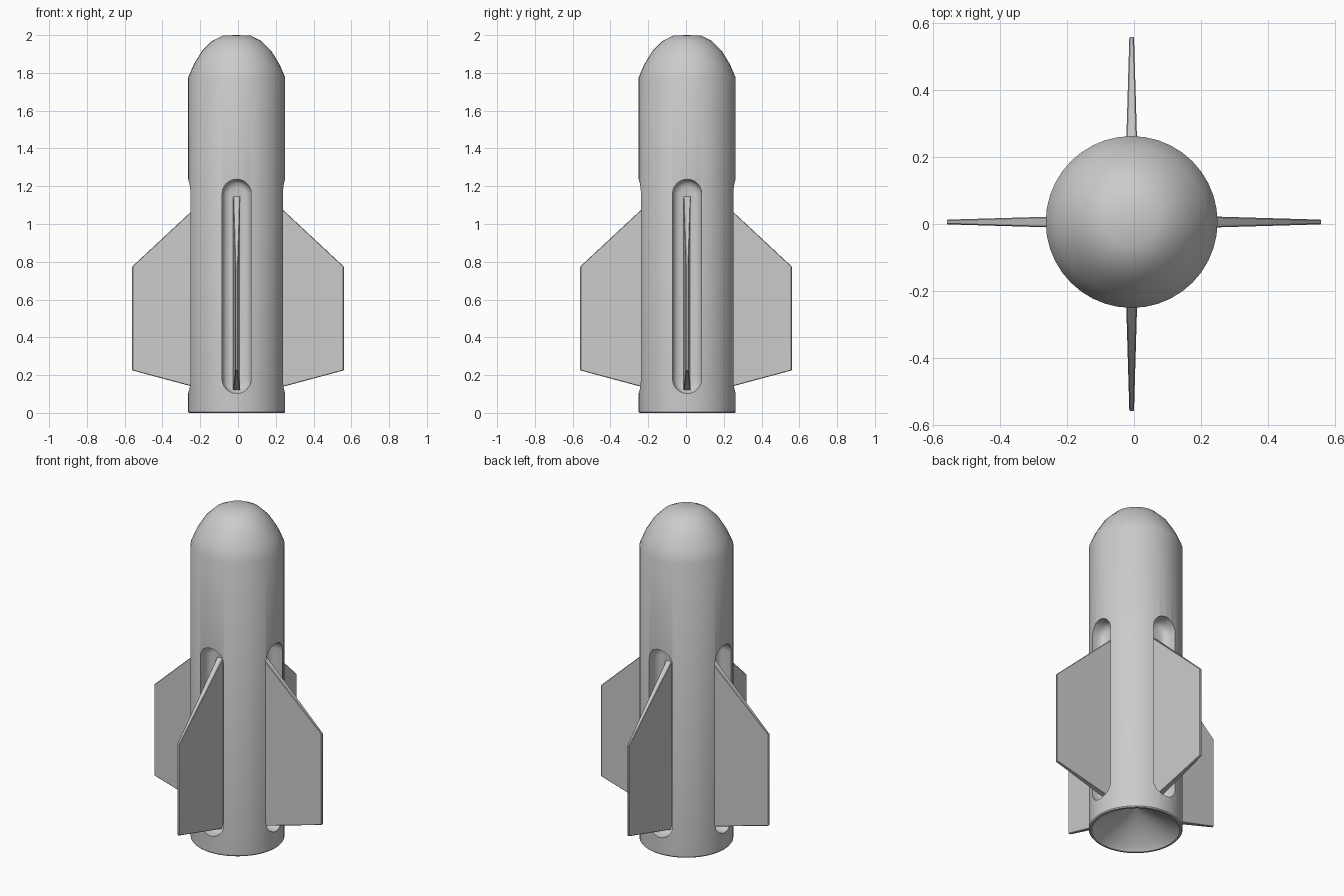
import bpy, bmesh, math
from mathutils import Matrix, Vector

if "Cube" in bpy.data.objects:
    bpy.data.objects.remove(bpy.data.objects["Cube"])

CX, CY = -0.007, 0.006      # body axis


def make_object(name, bm):
    bmesh.ops.recalc_face_normals(bm, faces=bm.faces)
    mesh = bpy.data.meshes.new(name)
    bm.to_mesh(mesh)
    bm.free()
    ob = bpy.data.objects.new(name, mesh)
    bpy.context.collection.objects.link(ob)
    return ob


def loft(bm, rings):
    """Skin a list of equal-length point rings and cap both ends."""
    vs = [[bm.verts.new(p) for p in ring] for ring in rings]
    n = len(vs[0])
    for a, b in zip(vs, vs[1:]):
        for i in range(n):
            j = (i + 1) % n
            bm.faces.new((a[i], a[j], b[j], b[i]))
    bm.faces.new(vs[0])
    bm.faces.new(vs[-1])


def smooth(ob, angle):
    bpy.ops.object.select_all(action='DESELECT')
    ob.select_set(True)
    bpy.context.view_layer.objects.active = ob
    bpy.ops.object.shade_smooth_by_angle(angle=math.radians(angle))


# Body: turned profile with domed nose and conical exhaust hollow
profile = [(0.004, 0.15), (0.12, 0.085), (0.22, 0.025), (0.241, 0.0),
           (0.252, 0.0), (0.257, 0.006), (0.257, 1.775), (0.227, 1.845),
           (0.183, 1.917), (0.132, 1.968), (0.075, 1.997), (0.004, 2.0)]
SEG = 40
bm = bmesh.new()
loft(bm, [[(CX + r * math.cos(2 * math.pi * i / SEG),
            CY + r * math.sin(2 * math.pi * i / SEG), z) for i in range(SEG)]
          for r, z in profile])
body = make_object("rocket_body", bm)


# Slot cutter: rounded-end pocket with filleted floor
def stadium(radius, depth, lo=0.18, hi=1.16, n=12):
    pts = []
    for zc, start in ((hi, 0.0), (lo, math.pi)):
        for i in range(n + 1):
            a = start + math.pi * i / n
            pts.append((depth, radius * math.cos(a), zc + radius * math.sin(a)))
    return pts


cutters = []
for k in range(4):
    bm = bmesh.new()
    loft(bm, [stadium(r, d) for r, d in
              ((0.077, 0.35), (0.077, 0.215), (0.072, 0.19),
               (0.058, 0.174), (0.036, 0.168))])
    bm.transform(Matrix.Translation((CX, CY, 0)) @ Matrix.Rotation(k * math.pi / 2, 4, 'Z'))
    cut = make_object(f"slot_cutter_{k}", bm)
    cut.hide_render = True
    cutters.append(cut)
    mod = body.modifiers.new("slot", 'BOOLEAN')
    mod.operation, mod.solver, mod.object = 'DIFFERENCE', 'EXACT', cut

# Bake the slots, then remove the cutters
bpy.context.view_layer.objects.active = body
for mod in list(body.modifiers):
    bpy.ops.object.modifier_apply(modifier=mod.name)
for cut in cutters:
    bpy.data.objects.remove(cut)
smooth(body, 35)

# Fins: swept, thinning toward the tip, rooted in the slot floors
outline = [(0.15, 1.157, 0.019), (0.56, 0.775, 0.007),
           (0.56, 0.225, 0.007), (0.15, 0.115, 0.019)]
for k, name in enumerate(("right", "back", "left", "front")):
    bm = bmesh.new()
    loft(bm, [[(x, s * t, z) for x, z, t in outline] for s in (-1, 1)])
    bmesh.ops.bevel(bm, geom=list(bm.edges), offset=0.003, segments=1, affect='EDGES')
    shift = Vector((0, CY, 0)) if k % 2 == 0 else Vector((CX, 0, 0))
    bm.transform(Matrix.Translation(shift) @ Matrix.Rotation(k * math.pi / 2, 4, 'Z'))
    smooth(make_object(f"fin_{name}", bm), 30)
